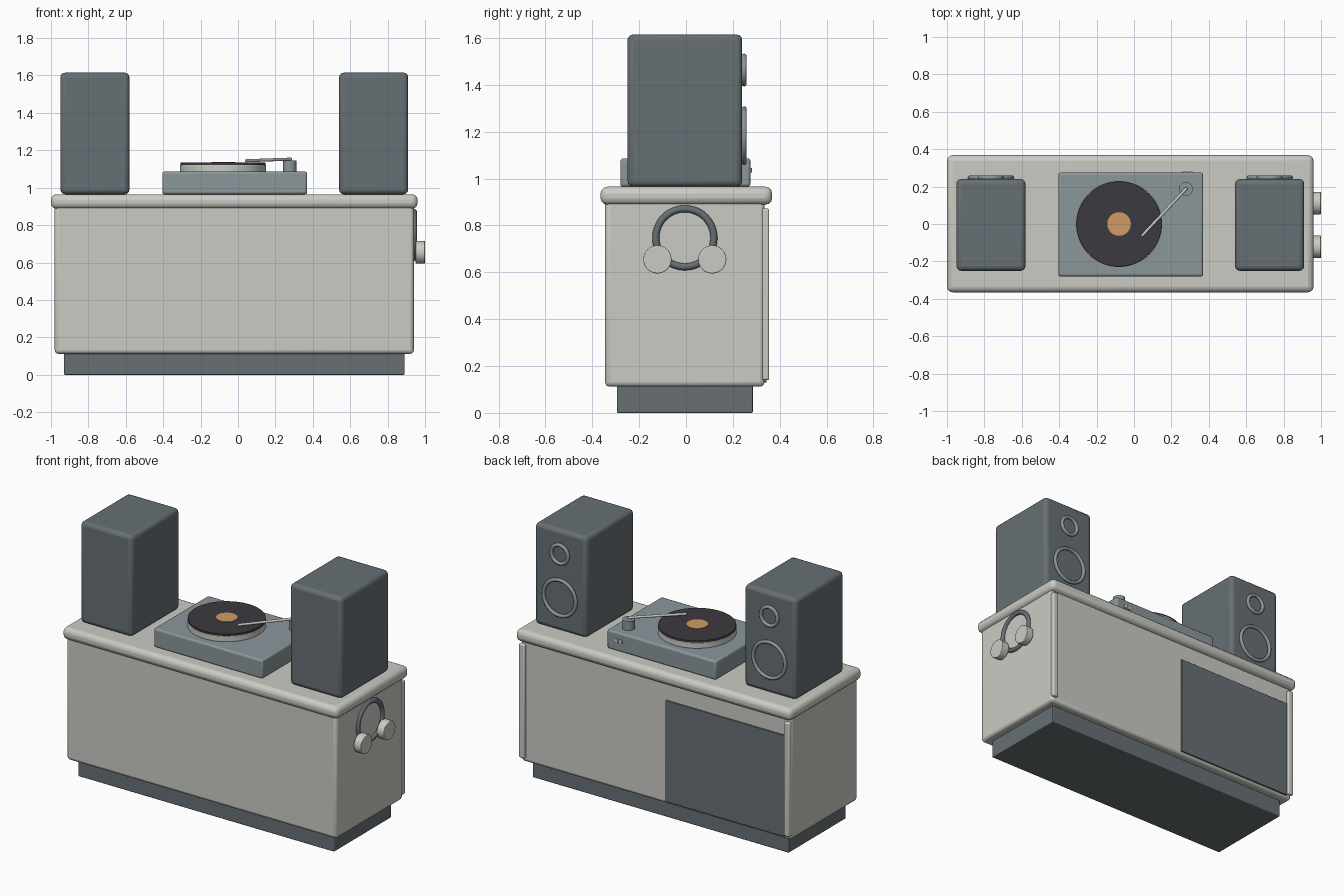
import bpy
from math import radians, pi
from mathutils import Vector

default = bpy.data.objects.get("Cube")
if default:
    bpy.data.objects.remove(default, do_unlink=True)


def material(name, rgb):
    mat = bpy.data.materials.new(name)
    mat.use_nodes = True
    colour = (*rgb, 1)
    mat.diffuse_color = colour
    mat.node_tree.nodes["Principled BSDF"].inputs["Base Color"].default_value = colour
    return mat


LIGHT = material("warm light grey", (0.60, 0.60, 0.56))
DARK = material("dark slate", (0.135, 0.16, 0.175))
SLATE = material("mid slate", (0.26, 0.31, 0.33))
BLACK = material("record black", (0.045, 0.042, 0.05))
ORANGE = material("label orange", (0.62, 0.33, 0.13))


def finish(name, mat, bevel=0, segments=3):
    ob = bpy.context.object
    ob.name = name
    ob.data.materials.append(mat)
    if bevel:
        mod = ob.modifiers.new("Rounded edges", "BEVEL")
        mod.width, mod.segments = bevel, segments
        mod.limit_method = "ANGLE"
    bpy.ops.object.shade_smooth_by_angle(angle=radians(35))
    return ob


def box(name, low, high, mat, bevel=0):
    low, high = Vector(low), Vector(high)
    bpy.ops.mesh.primitive_cube_add(size=1, location=(low + high) / 2)
    bpy.context.object.scale = high - low
    bpy.ops.object.transform_apply(location=False, rotation=False, scale=True)
    return finish(name, mat, bevel)


def rod(name, start, end, radius, mat, bevel=0, sides=48):
    start, end = Vector(start), Vector(end)
    axis = end - start
    bpy.ops.mesh.primitive_cylinder_add(
        vertices=sides, radius=radius, depth=axis.length, location=(start + end) / 2,
        rotation=axis.to_track_quat("Z", "Y").to_euler())
    return finish(name, mat, bevel)


def ring(name, centre, outer, tube, rotation, mat):
    bpy.ops.mesh.primitive_torus_add(
        location=centre, rotation=rotation, major_radius=outer - tube,
        minor_radius=tube, major_segments=48, minor_segments=12)
    return finish(name, mat)


# Cabinet
box("plinth", (-0.93, -0.295, 0), (0.89, 0.285, 0.13), DARK, 0.005)
box("cabinet_body", (-0.98, -0.345, 0.112), (0.94, 0.335, 0.91), LIGHT, 0.02)
box("cabinet_top", (-1, -0.365, 0.888), (0.96, 0.368, 0.965), LIGHT, 0.03)
box("sliding_door", (-0.94, 0.32, 0.13), (-0.095, 0.344, 0.78), DARK, 0.002)
for side, x in (("left", 0.922), ("right", -0.962)):
    box(side + "_edge_trim", (x - 0.02, 0.325, 0.14), (x + 0.02, 0.355, 0.872), LIGHT, 0.008)

# Speakers
for side, x in (("left", 0.725), ("right", -0.765)):
    box(side + "_speaker", (x - 0.185, -0.25, 0.965), (x + 0.185, 0.24, 1.615), DARK, 0.025)
    for part, z, outer in (("tweeter", 1.463, 0.07), ("woofer", 1.183, 0.125)):
        ring(f"{side}_{part}_ring", (x, 0.248, z), outer, 0.011, (pi / 2, 0, 0), SLATE)

# Turntable
box("turntable_deck", (-0.405, -0.28, 0.965), (0.37, 0.275, 1.086), SLATE, 0.012)
rod("platter", (-0.08, 0, 1.085), (-0.08, 0, 1.122), 0.23, LIGHT, 0.003, 64)
rod("record", (-0.08, 0, 1.122), (-0.08, 0, 1.134), 0.227, BLACK, 0, 64)
rod("record_label", (-0.08, 0, 1.13), (-0.08, 0, 1.137), 0.063, ORANGE)
rod("tonearm_pivot", (0.277, 0.187, 1.085), (0.277, 0.187, 1.145), 0.037, SLATE)
rod("tonearm", (0.283, 0.193, 1.153), (0.042, -0.064, 1.144), 0.008, LIGHT, 0, 16)
for x in (0.272, 0.302):
    box("deck_switch", (x - 0.012, 0.27, 1.025), (x + 0.012, 0.281, 1.045), LIGHT, 0.002)

# Headphones hung on the cabinet's left side
ring("headphone_band", (0.942, -0.005, 0.747), 0.139, 0.015, (0, pi / 2, 0), DARK)
for side, y in (("front", -0.122), ("back", 0.112)):
    rod(side + "_ear_cup", (0.95, y, 0.655), (1, y, 0.655), 0.06, LIGHT, 0.004)
